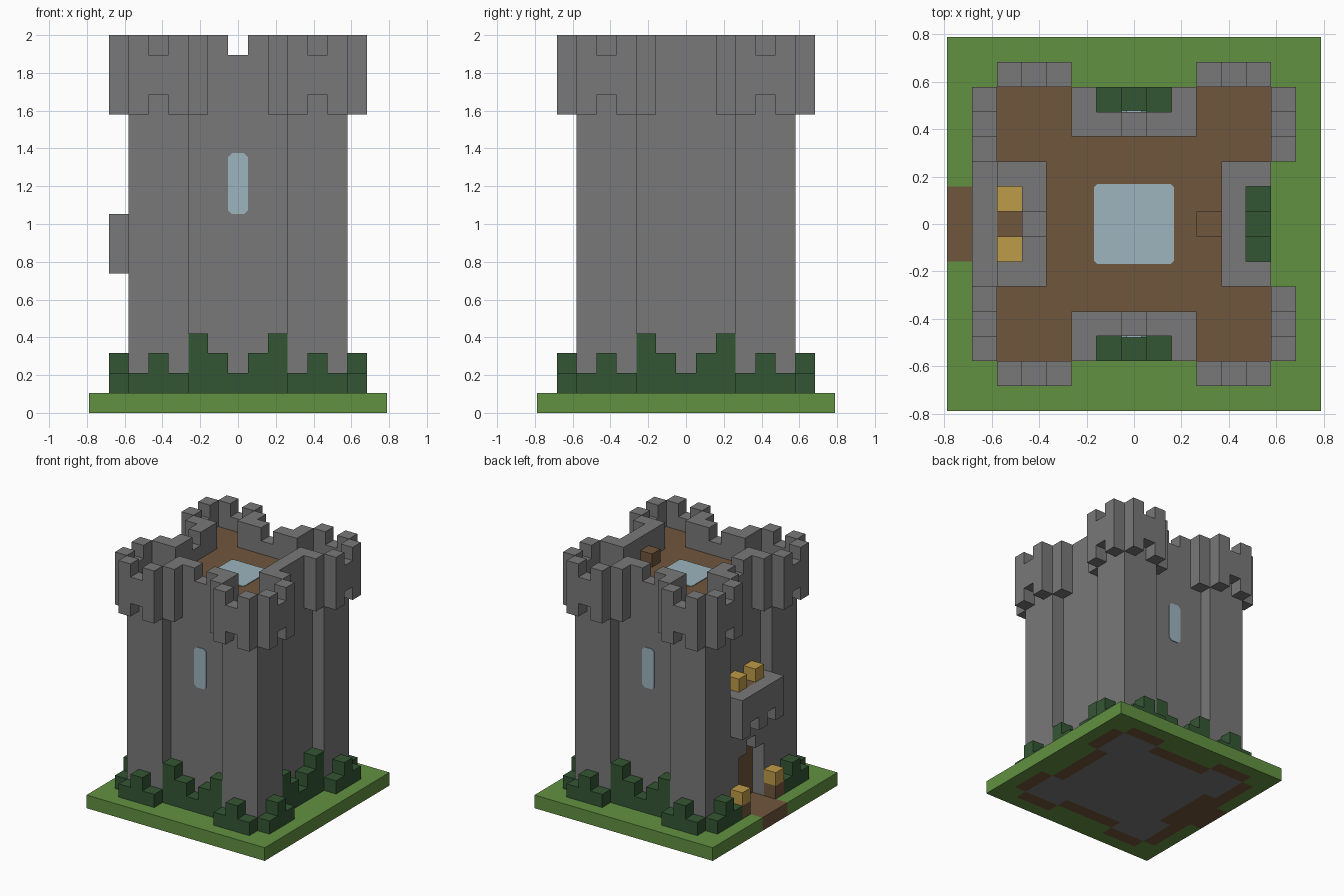
import bpy, bmesh
from math import pi
from mathutils import Matrix, Vector

if "Cube" in bpy.data.objects:
    bpy.data.objects.remove(bpy.data.objects["Cube"])

U = 2 / 19  # one block


def material(name, r, g, b):
    m = bpy.data.materials.new(name)
    m.use_nodes = True
    m.diffuse_color = (r, g, b, 1)
    node = next(n for n in m.node_tree.nodes if n.type == "BSDF_PRINCIPLED")
    node.inputs["Base Color"].default_value = (r, g, b, 1)
    node.inputs["Roughness"].default_value = 0.9
    return m


STONE = material("stone grey", 0.19, 0.19, 0.19)
DIRT = material("dirt brown", 0.162, 0.093, 0.045)
GRASS = material("grass green", 0.122, 0.283, 0.054)
BUSH = material("bush dark green", 0.034, 0.093, 0.034)
GLASS = material("glass pale blue", 0.337, 0.462, 0.515)
FLOWER = material("flower yellow", 0.515, 0.328, 0.065)


def finish(name, bm, *mats):
    bmesh.ops.recalc_face_normals(bm, faces=bm.faces)
    bmesh.ops.scale(bm, vec=(U, U, U), verts=bm.verts)
    mesh = bpy.data.meshes.new(name)
    bm.to_mesh(mesh)
    bm.free()
    for m in mats:
        mesh.materials.append(m)
    ob = bpy.data.objects.new(name, mesh)
    bpy.context.collection.objects.link(ob)
    return ob


def add_box(bm, x0, x1, y0, y1, z0, z1):
    size = Matrix.Diagonal((x1 - x0, y1 - y0, z1 - z0, 1))
    mid = Matrix.Translation(((x0 + x1) / 2, (y0 + y1) / 2, (z0 + z1) / 2))
    return bmesh.ops.create_cube(bm, size=1, matrix=mid @ size)["verts"]


def boxes(name, mat, items, side=0):
    """Boxes laid out for the front side, turned to side 0-3 (front, right, back, left)."""
    bm = bmesh.new()
    for b in items:
        add_box(bm, *b)
    bmesh.ops.rotate(bm, verts=bm.verts, matrix=Matrix.Rotation(side * pi / 2, 3, "Z"))
    return finish(name, bm, mat)


def prism(bm, points, depth):
    face = bm.faces.new([bm.verts.new(p) for p in points])
    ext = bmesh.ops.extrude_face_region(bm, geom=[face])["geom"]
    bmesh.ops.translate(bm, vec=depth, verts=[v for v in ext if isinstance(v, bmesh.types.BMVert)])


def clipped(w, h, c=0.2):
    """Half sizes of a rectangle with clipped corners."""
    return [(-w + c, -h), (w - c, -h), (w, -h + c), (w, h - c),
            (w - c, h), (-w + c, h), (-w, h - c), (-w, -h + c)]


# Ground slab, coloured by which part stands on each block
def ground_colour(x, y):
    ax, ay = abs(x), abs(y)
    far, near = max(ax, ay), min(ax, ay)
    if x < -4.5 and ay < 1.5 or -6.5 < x < -5.5 and ay < 2.5:
        return 1
    if far < 4.5 or (far < 5.5 and near > 2.5):
        return 2
    if far < 5.5 or (far < 6.5 and 2.5 < near < 5.5):
        return 1
    return 0


bm = bmesh.new()
add_box(bm, -7.5, 7.5, -7.5, 7.5, 0, 1)
for axis in (Vector((1, 0, 0)), Vector((0, 1, 0))):
    for i in range(-7, 7):
        bmesh.ops.bisect_plane(bm, geom=bm.verts[:] + bm.edges[:] + bm.faces[:],
                               plane_co=axis * (i + 0.5), plane_no=axis)
bm.normal_update()
for f in bm.faces:
    c = f.calc_center_median() - f.normal * 0.3
    f.material_index = ground_colour(c.x, c.y)
finish("ground", bm, GRASS, DIRT, STONE)

# Tower body with square corner turrets and a dirt-coloured roof deck
outline = []
for k in range(4):
    turn = Matrix.Rotation(k * pi / 2, 3, "Z")
    for p in ((5.5, -5.5), (5.5, -2.5), (4.5, -2.5), (4.5, 2.5), (5.5, 2.5)):
        outline.append(turn @ Vector((*p, 1)))
bm = bmesh.new()
prism(bm, outline, (0, 0, 16))
for f in bm.faces:
    f.material_index = int(f.calc_center_median().z > 16.9)
finish("tower_body", bm, STONE, DIRT)

# Battlements and bushes on every side
for k, side in enumerate(("front", "right", "back", "left")):
    parapet = [(-0.5, 0.5, -4.5, -3.5, 17, 19 if side == "right" else 18)]
    hedge = []
    for s in (-1, 1):
        def span(a, b):
            return sorted((s * a, s * b))
        parapet += [(*span(0.5, 2.5), -4.5, -3.5, 17, 19),
                    (*span(1.5, 2.5), -5.5, -4.5, 15, 19)]
        for a in (2.5, 3.5, 4.5):
            inner = a == 3.5
            parapet.append((*span(a, a + 1), -6.5, -5.5, 15 + inner, 19 - inner))
            hedge.append((*span(a, a + 1), -6.5, -5.5, 1, 2 + inner))
        if side != "left":
            hedge += [(*span(1.5, 2.5), -5.5, -4.5, 1, 4),
                      (*span(0.5, 1.5), -5.5, -4.5, 1, 3)]
    if side != "left":
        hedge.append((-0.5, 0.5, -5.5, -4.5, 1, 2))
    boxes(side + "_battlement", STONE, parapet, k)
    boxes(side + "_bushes", BUSH, hedge, k)

# Doorway on the left-hand side of the front view: posts, arch and balcony
stone = [(-1.5, 1.5, -5.5, -4.5, 6, 9), (-2.5, 2.5, -6.5, -5.5, 8, 10),
         (-0.5, 0.5, -6.5, -5.5, 7, 8)]
soil = [(-1.5, 1.5, -5.5, -4.5, 9, 10)]
flowers = []
for a in (-2, 2):
    stone += [(a - 0.5, a + 0.5, -5.5, -4.5, 1, 10),
              (a - 0.5, a + 0.5, -6.5, -5.5, 7, 8),
              (a / 2 - 0.5, a / 2 + 0.5, -5.5, -4.5, 5, 6)]
    soil.append((a - 0.5, a + 0.5, -6.5, -5.5, 1, 2))
    flowers += [(a - 0.5, a + 0.5, -6.5, -5.5, 2, 3),
                (a / 2 - 0.5, a / 2 + 0.5, -5.5, -4.5, 10, 11)]
boxes("doorway_and_balcony", STONE, stone, 3)
boxes("planter_soil", DIRT, soil, 3)
boxes("flowers", FLOWER, flowers, 3)
boxes("door", DIRT, [(-1.5, 1.5, -4.56, -4.5, 1, 6)], 3)

# Roof stool against the right wall
boxes("roof_stool", DIRT, [(2.5, 3.5, -0.5, 0.5, 17, 18)])

# Windows and skylight
for name, y, d in (("front_window", -4.5, -0.06), ("back_window", 4.5, 0.06)):
    bm = bmesh.new()
    prism(bm, [(x, y, 11.53 + z) for x, z in clipped(0.5, 1.53)], (0, d, 0))
    finish(name, bm, GLASS)
bm = bmesh.new()
prism(bm, [(x, y, 17) for x, y in clipped(1.6, 1.6, 0.12)], (0, 0, 0.06))
finish("skylight", bm, GLASS)
